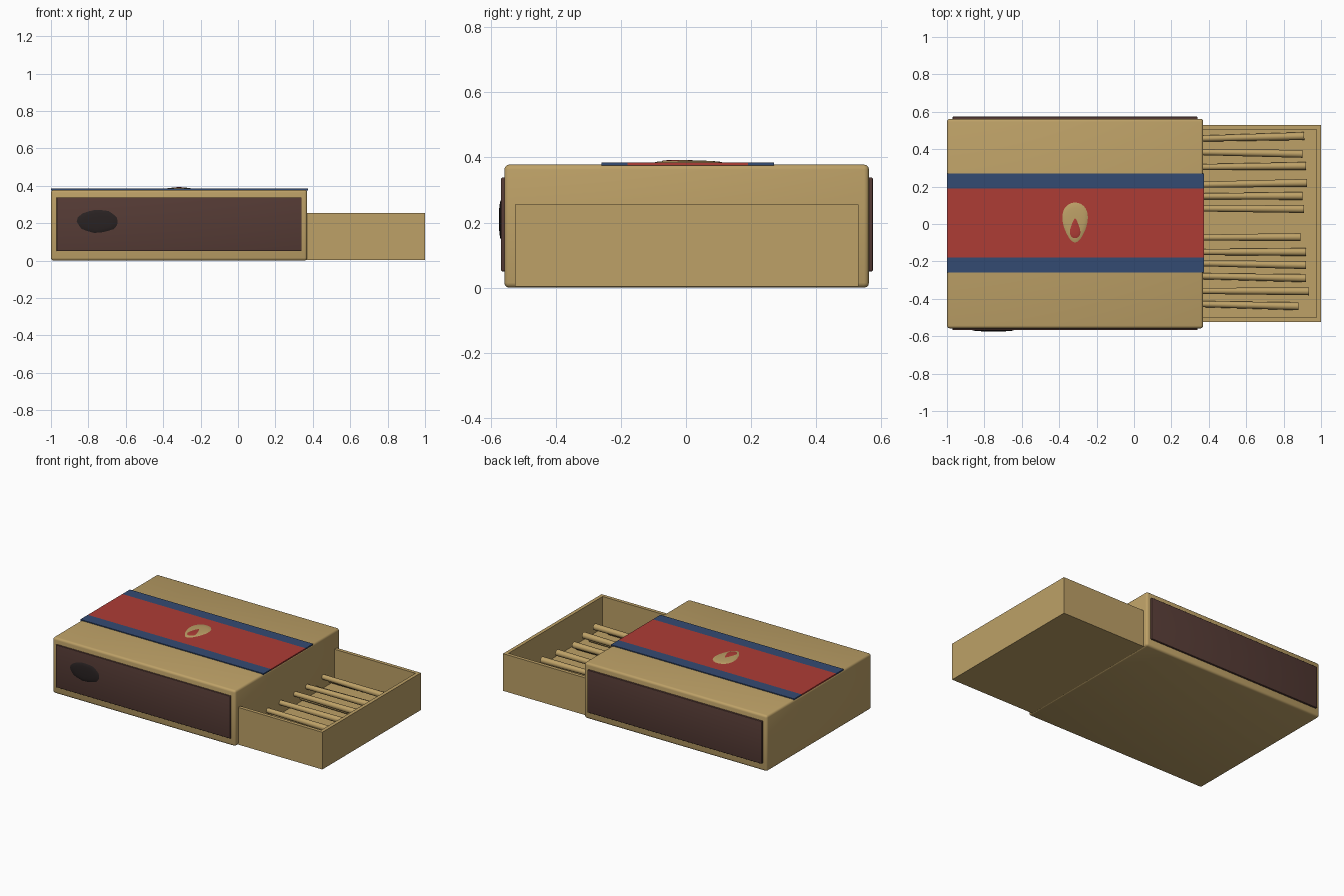
import bpy, bmesh, math, random
from mathutils import Matrix, Vector

if "Cube" in bpy.data.objects:
    bpy.data.objects.remove(bpy.data.objects["Cube"], do_unlink=True)
random.seed(4)


def material(name, rgb):
    m = bpy.data.materials.new(name)
    m.use_nodes = True
    m.diffuse_color = (*rgb, 1)
    m.node_tree.nodes["Principled BSDF"].inputs["Base Color"].default_value = (*rgb, 1)
    return m


TAN = material("tan card", (0.51, 0.355, 0.135))
RED = material("label red", (0.42, 0.045, 0.036))
BLUE = material("label blue", (0.034, 0.07, 0.17))
BROWN = material("striker brown", (0.092, 0.044, 0.036))
BLACK = material("scorch black", (0.022, 0.016, 0.016))


def finish(name, bm, mat, smooth=True):
    bmesh.ops.recalc_face_normals(bm, faces=bm.faces)
    me = bpy.data.meshes.new(name)
    bm.to_mesh(me)
    bm.free()
    me.materials.append(mat)
    ob = bpy.data.objects.new(name, me)
    bpy.context.collection.objects.link(ob)
    if smooth:
        bpy.ops.object.select_all(action='DESELECT')
        ob.select_set(True)
        bpy.context.view_layer.objects.active = ob
        bpy.ops.object.shade_smooth_by_angle(angle=math.radians(35))
    return ob


def box_mesh(lo, hi):
    lo, hi = Vector(lo), Vector(hi)
    bm = bmesh.new()
    bmesh.ops.create_cube(bm, size=1, matrix=Matrix.Translation((lo + hi) / 2)
                          @ Matrix.Diagonal((*(hi - lo), 1)))
    return bm


def box(name, lo, hi, mat, bevel=0):
    bm = box_mesh(lo, hi)
    if bevel:
        bmesh.ops.bevel(bm, geom=bm.edges[:], offset=bevel, segments=3,
                        profile=0.5, affect='EDGES')
    return finish(name, bm, mat)


def dome(name, outline, height, mat, place):
    """Low rounded button over a flat outline, laid out by a matrix."""
    bm = bmesh.new()
    cx = sum(p[0] for p in outline) / len(outline)
    cy = sum(p[1] for p in outline) / len(outline)
    rings = []
    for s in (1, 0.9, 0.7, 0.4):
        z = height * math.sqrt(1 - s * s)
        rings.append([bm.verts.new((cx + (x - cx) * s, cy + (y - cy) * s, z))
                      for x, y in outline])
    n = len(outline)
    for a, b in zip(rings, rings[1:]):
        for i in range(n):
            bm.faces.new((a[i], a[(i + 1) % n], b[(i + 1) % n], b[i]))
    bm.faces.new(rings[-1])
    bm.faces.new(rings[0][::-1])
    bm.transform(place)
    return finish(name, bm, mat)


def drop(width, length, taper, n=32):
    """Egg outline, narrower towards +y when taper is positive."""
    pts = []
    for i in range(n):
        t = 2 * math.pi * i / n
        pts.append((width / 2 * math.cos(t) * (1 - taper * math.sin(t)),
                    length / 2 * math.sin(t)))
    return pts


# Sleeve with softly rounded edges
box("sleeve", (-1, -0.558, 0), (0.37, 0.562, 0.378), TAN, 0.015)

# Striker panels on both long sides
box("front_striker", (-0.97, -0.568, 0.05), (0.34, -0.55, 0.338), BROWN, 0.004)
box("back_striker", (-0.97, 0.55, 0.05), (0.34, 0.574, 0.338), BROWN, 0.004)

# Scorch mark on the front striker
blot = [(x * random.uniform(0.95, 1.04), y * random.uniform(0.95, 1.04))
        for x, y in drop(0.22, 0.125, 0, 18)]
dome("scorch_mark", blot, 0.007, BLACK,
     Matrix.Translation((-0.75, -0.568, 0.21)) @ Matrix.Rotation(math.pi / 2, 4, 'X'))

# Label stripes on the top
for name, y0, y1, mat in (("front_stripe", -0.26, -0.18, BLUE),
                          ("middle_stripe", -0.18, 0.19, RED),
                          ("back_stripe", 0.19, 0.27, BLUE)):
    box(name, (-1, y0, 0.375), (0.374, y1, 0.384), mat)

# Drop-shaped emblem
dome("emblem", drop(0.135, 0.22, -0.3), 0.008, TAN, Matrix.Translation((-0.315, 0.008, 0.383)))
dome("emblem_centre", drop(0.052, 0.112, 0.5), 0.004, RED,
     Matrix.Translation((-0.315, -0.02, 0.3885)))

# Open tray: box with an inset, sunken top
bm = box_mesh((0.3, -0.525, 0.003), (1, 0.53, 0.255))
top = max(bm.faces, key=lambda f: f.calc_center_median().z)
bmesh.ops.inset_region(bm, faces=[top], thickness=0.034)
sunk = bmesh.ops.extrude_discrete_faces(bm, faces=[top])["faces"]
bmesh.ops.translate(bm, verts=sunk[0].verts[:], vec=(0, 0, -0.215))
finish("tray", bm, TAN, smooth=False)

# Matchsticks in two staggered layers, slightly thicker at the tip
ends = [(-0.44, 0.88), (-0.36, 0.935), (-0.29, 0.92), (-0.22, 0.92), (-0.15, 0.92),
        (-0.07, 0.89), (0.08, 0.91), (0.15, 0.90), (0.22, 0.925), (0.31, 0.92),
        (0.375, 0.90), (0.47, 0.91)]
upper = {1, 3, 5, 6, 8, 10}
for i, (y, x) in enumerate(ends):
    z = 0.115 if i in upper else 0.066
    start = Vector((0.34, y + random.uniform(-0.015, 0.015), z))
    axis = Vector((x, y, z)) - start
    bm = bmesh.new()
    bmesh.ops.create_cone(bm, cap_ends=True, segments=12, radius1=0.016, radius2=0.021,
                          depth=axis.length,
                          matrix=Matrix.Translation(start + axis / 2)
                          @ axis.to_track_quat('Z', 'Y').to_matrix().to_4x4())
    finish(f"matchstick_{i + 1}", bm, TAN)
